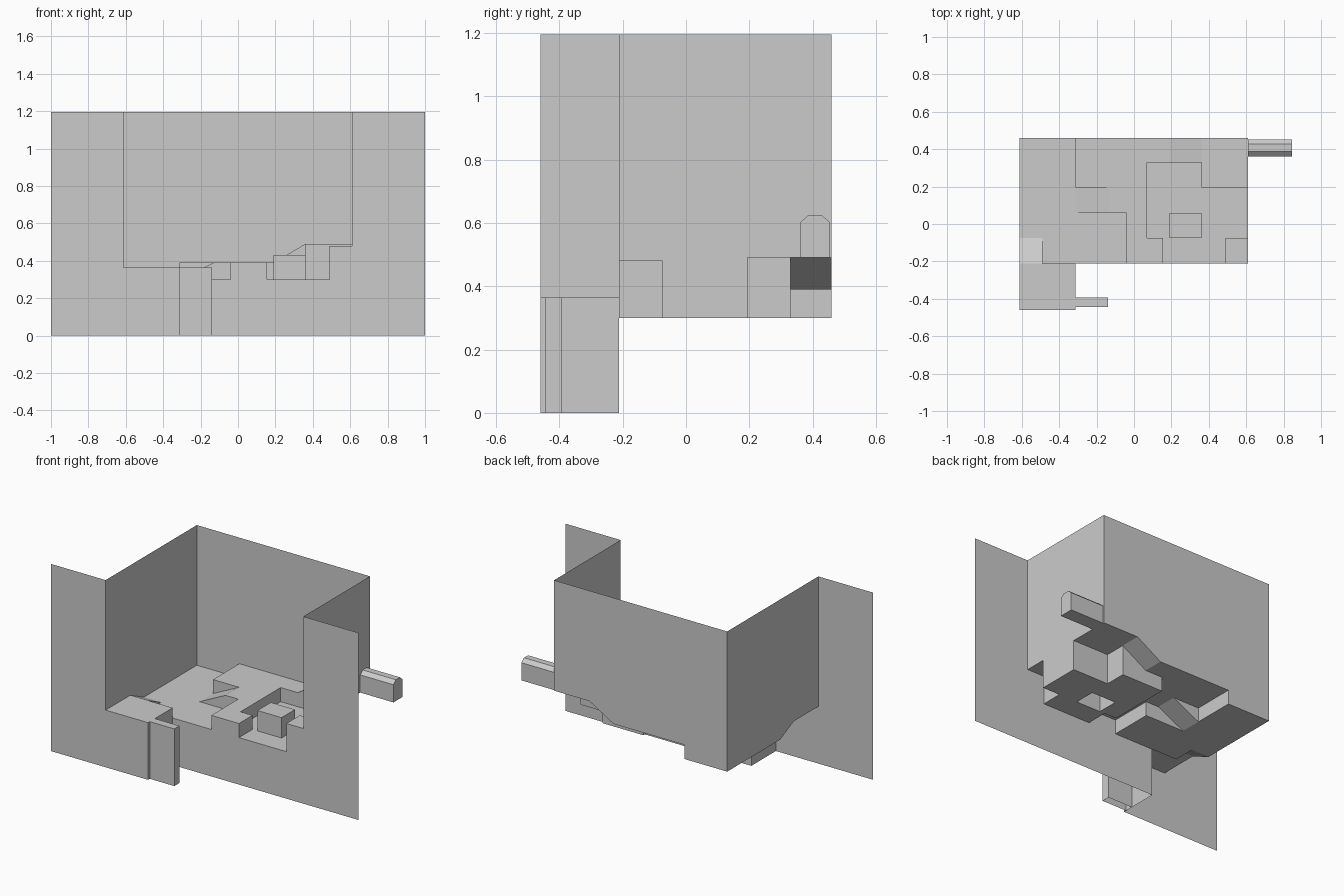
import bpy, bmesh, math

if "Cube" in bpy.data.objects:
    bpy.data.objects.remove(bpy.data.objects["Cube"])

TOP = 1.195
XS = [-.613, -.49, -.313, -.13, -.04, .07, .155, .19, .36, .49, .61]
YS = [-.46, -.212, -.075, .06, .195, .33, .46]
L, R, B = XS[0], XS[-1], YS[-1]

# Floor zones: x0, x1, y0, y1, height, rise along x, rise along y (later ones win)
ZONES = [
    (-.313, R, -.212, B, .39, 0, 0),            # middle level
    (L, -.313, -.212, B, .30, 0, 0),            # low left strip
    (-.313, -.04, -.212, .06, .30, 0, 0),       # low front bay
    (-.313, -.13, .06, .195, .30, .09, 0),      # ramp to the middle level
    (.07, .36, -.075, .33, .30, 0, 0),          # sunken court
    (.155, .49, -.212, -.075, .30, 0, 0),
    (.36, R, -.075, .195, .30, 0, 0),
    (.36, R, .195, B, .49, 0, 0),               # high back corner
    (.19, .36, .33, B, .39, .10, 0),            # ramp to the high corner
    (.19, .36, -.075, .06, .43, 0, 0),          # block in the court
    (.49, R, -.212, -.075, .48, 0, 0),          # front corner block
    (L, -.49, -.212, -.075, .365, 0, -.065),    # ramp to the front platform
    (L, -.313, -.46, -.212, .365, 0, 0),        # front platform
]


def make(name, faces):
    bm = bmesh.new()
    for pts in faces:
        uniq = []
        for p in pts:
            if all(math.dist(p, q) > 1e-5 for q in uniq):
                uniq.append(p)
        if len(uniq) > 2:
            bm.faces.new([bm.verts.new(p) for p in uniq])
    bmesh.ops.remove_doubles(bm, verts=bm.verts, dist=1e-4)
    bmesh.ops.dissolve_limit(bm, angle_limit=.01, verts=bm.verts, edges=bm.edges)
    me = bpy.data.meshes.new(name)
    bm.to_mesh(me)
    bm.free()
    ob = bpy.data.objects.new(name, me)
    bpy.context.collection.objects.link(ob)
    return ob


def zone(x, y):
    hit = None
    for z in ZONES:
        if z[0] < x < z[1] and z[2] < y < z[3]:
            hit = z
    return hit


def height(z, x, y, rim):
    if z is None:
        return rim
    x0, x1, y0, y1, h, rx, ry = z
    return h + rx * (x - x0) / (x1 - x0) + ry * (y - y0) / (y1 - y0)


floor, walls = [], []


def riser(p, q, za, zb):
    """Vertical face over segment p-q between two neighbouring zones."""
    if za is None and zb is None:
        return
    outer = za is None or zb is None
    at_room = (p[0] == q[0] and p[0] in (L, R)) or (p[1] == q[1] == B)
    rim = TOP if at_room else 0
    f = [(*p, height(za, *p, rim)), (*q, height(za, *q, rim)),
         (*q, height(zb, *q, rim)), (*p, height(zb, *p, rim))]
    (walls if outer else floor).append(f)


# Floor surfaces
for x0, x1 in zip(XS, XS[1:]):
    for y0, y1 in zip(YS, YS[1:]):
        z = zone((x0 + x1) / 2, (y0 + y1) / 2)
        if z:
            floor.append([(x, y, height(z, x, y, 0)) for x, y in
                          ((x0, y0), (x1, y0), (x1, y1), (x0, y1))])

# Steps between floor zones, and the room walls around them
e = .01
for y0, y1 in zip(YS, YS[1:]):
    for x in XS:
        if x == R and y0 == .33:
            continue                            # tunnel mouth goes here
        m = (y0 + y1) / 2
        riser((x, y1), (x, y0), zone(x - e, m), zone(x + e, m))
for x0, x1 in zip(XS, XS[1:]):
    for y in YS:
        m = (x0 + x1) / 2
        riser((x0, y), (x1, y), zone(m, y - e), zone(m, y + e))

# Wall bay notched around the tunnel mouth
ARCH = [(.362, .49), (.362, .603), (.387, .625), (.428, .625), (.453, .603), (.453, .49)]
bay = [(.33, TOP), (.33, .49)] + ARCH + [(B, .49), (B, TOP)]
walls.append([(R, y, z) for y, z in bay])
# Front fascia below the floor right of the room, and tall wing panels
F, G = YS[0], YS[1]
walls.append([(L - .387, F, 0), (L, F, 0), (L, F, TOP), (L - .387, F, TOP)])
walls.append([(R, G, 0), (1, G, 0), (1, G, TOP), (R, G, TOP)])
make("stepped_floor", floor)
make("room_walls", walls)

# Side tunnel with a bevelled top and closed end
E = .845
tunnel = [[(R, *a), (E, *a), (E, *b), (R, *b)]
          for a, b in zip(ARCH, ARCH[1:] + ARCH[:1])]
tunnel.append([(E, y, z) for y, z in reversed(ARCH)])
make("side_tunnel", tunnel)

# Thin post beside the front platform, open underneath
a, b, c, d, h = -.313, -.14, -.443, -.392, .365
make("front_post", [
    [(a, c, 0), (b, c, 0), (b, c, h), (a, c, h)],
    [(b, c, 0), (b, d, 0), (b, d, h), (b, c, h)],
    [(b, d, 0), (a, d, 0), (a, d, h), (b, d, h)],
    [(a, c, h), (b, c, h), (b, d, h), (a, d, h)],
])
